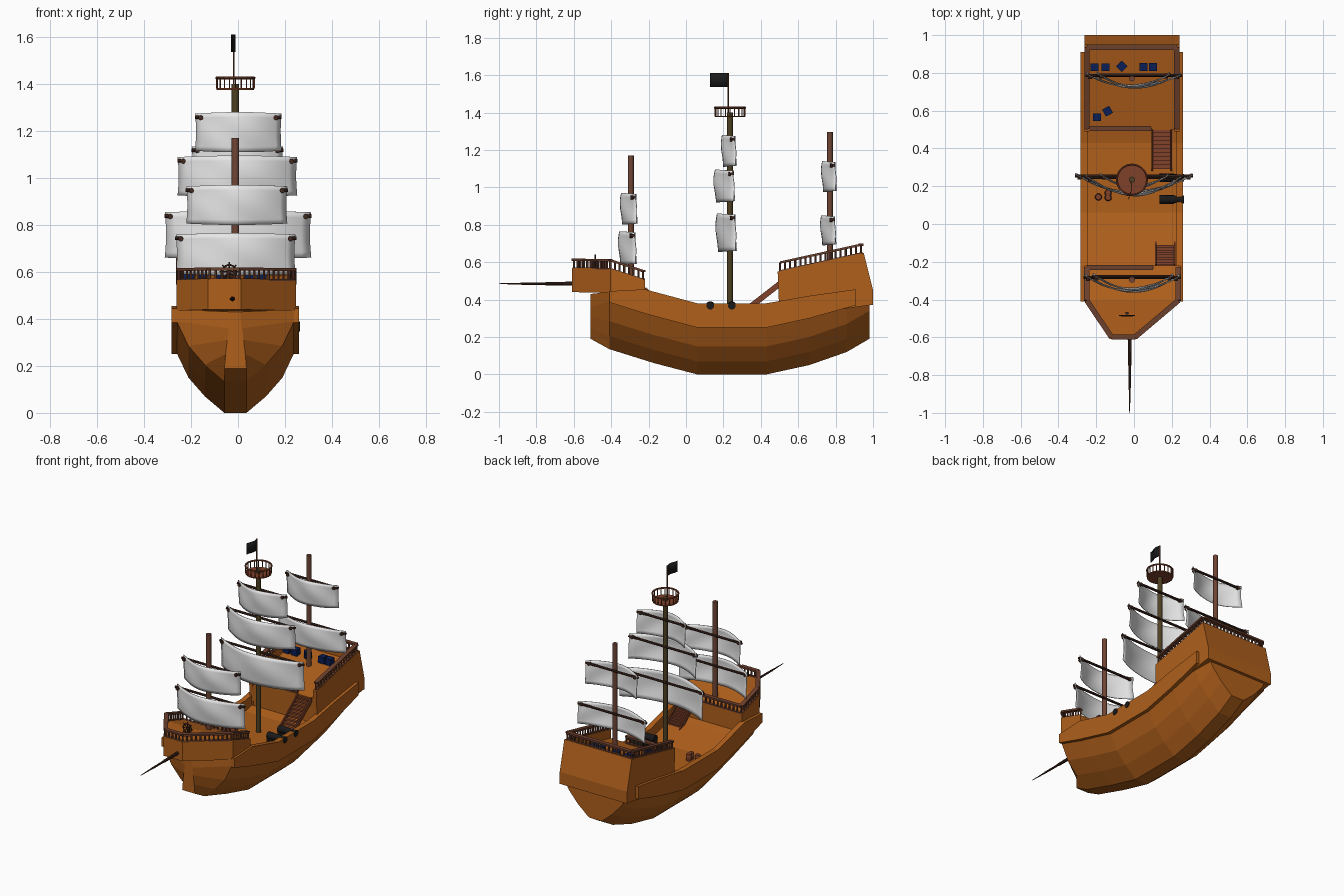
import bpy, bmesh, math
from mathutils import Vector, Matrix

cube = bpy.data.objects.get("Cube")
if cube:
    bpy.data.objects.remove(cube, do_unlink=True)

CX = -0.011  # centreline of the ship


def material(name, rgb):
    m = bpy.data.materials.new(name)
    m.use_nodes = True
    m.diffuse_color = (*rgb, 1)
    m.node_tree.nodes["Principled BSDF"].inputs["Base Color"].default_value = (*rgb, 1)
    return m


TIMBER = material("orange timber", (0.43, 0.115, 0.011))
RAIL = material("dark red timber", (0.15, 0.05, 0.026))
MAST = material("mast brown", (0.16, 0.06, 0.035))
OLIVE = material("olive timber", (0.075, 0.05, 0.016))
SPAR = material("dark spar", (0.055, 0.022, 0.014))
CANVAS = material("canvas white", (0.86, 0.86, 0.86))
IRON = material("black iron", (0.01, 0.01, 0.01))
BLUE = material("crate blue", (0.003, 0.013, 0.09))
BARREL = material("red brown timber", (0.21, 0.052, 0.021))


def finish(name, bm, mat, smooth=False):
    bmesh.ops.recalc_face_normals(bm, faces=bm.faces)
    me = bpy.data.meshes.new(name)
    bm.to_mesh(me)
    bm.free()
    me.materials.append(mat)
    ob = bpy.data.objects.new(name, me)
    bpy.context.collection.objects.link(ob)
    if smooth:
        bpy.ops.object.select_all(action="DESELECT")
        ob.select_set(True)
        bpy.context.view_layer.objects.active = ob
        bpy.ops.object.shade_smooth_by_angle(angle=math.radians(40))
    return ob


def box(bm, centre, size, turn=0):
    m = Matrix.Translation(centre) @ Matrix.Rotation(turn, 4, "Z") @ Matrix.Diagonal((*size, 1))
    bmesh.ops.create_cube(bm, size=1, matrix=m)


def rod(bm, a, b, r1, r2=None, sides=10):
    a, b = Vector(a), Vector(b)
    m = Matrix.Translation((a + b) / 2) @ (b - a).to_track_quat("Z", "Y").to_matrix().to_4x4()
    bmesh.ops.create_cone(bm, cap_ends=True, segments=sides, radius1=r1,
                          radius2=r1 if r2 is None else r2, depth=(b - a).length, matrix=m)


def beam(bm, a, b, width, height):
    a, b = Vector(a), Vector(b)
    m = Matrix.Translation((a + b) / 2) @ (b - a).to_track_quat("Y", "Z").to_matrix().to_4x4()
    bmesh.ops.create_cube(bm, size=1, matrix=m @ Matrix.Diagonal((width, (b - a).length, height, 1)))


def loft(bm, rings):
    rows = [[bm.verts.new(p) for p in ring] for ring in rings]
    n = len(rows[0])
    for r, s in zip(rows, rows[1:]):
        for i in range(n):
            bm.faces.new((r[i], r[(i + 1) % n], s[(i + 1) % n], s[i]))
    bm.faces.new(rows[0])
    bm.faces.new(rows[-1])


def hoop(bm, centre, radius, thick, axis="Z", n=20):
    pts = []
    for i in range(n):
        c, s = radius * math.cos(i * math.tau / n), radius * math.sin(i * math.tau / n)
        pts.append(Vector(centre) + Vector((c, s, 0) if axis == "Z" else (c, 0, s)))
    for i in range(n):
        rod(bm, pts[i - 1], pts[i], thick, sides=6)
    return pts


# Hull: one section sheared along the keel, narrowing to the stem
KEEL = [(-0.41, 0.135), (-0.17, 0.06), (0.06, 0), (0.24, 0), (0.43, 0), (0.66, 0.05), (0.86, 0.12), (0.98, 0.19)]
SECTION = [(0.047, 0), (0.13, 0.07), (0.2, 0.15), (0.25, 0.255), (0.25, 0.31)]
STEM = [(0.047, 0), (0.042, 0.06), (0.035, 0.12), (0.028, 0.17), (0.02, 0.24)]


def hull_ring(y, keel, section):
    half = [(w, min(keel + h, 0.44)) for w, h in section]
    return [(CX + w, y, z) for w, z in half] + [(CX - w, y, z) for w, z in reversed(half)]


bm = bmesh.new()
loft(bm, [hull_ring(-0.51, 0.19, STEM)] + [hull_ring(y, k, SECTION) for y, k in KEEL])
finish("hull", bm, TIMBER)

# Raised side planking that also forms the bulwarks
PLANKS = [(-0.41, 0.385, 0.445), (-0.22, 0.325, 0.455), (0.06, 0.25, 0.38), (0.43, 0.25, 0.38),
          (0.66, 0.3, 0.42), (0.91, 0.37, 0.455)]
bm = bmesh.new()
for side in (-1, 1):
    loft(bm, [[(CX + side * x, y, z) for x, z in ((0.236, lo), (0.271, lo), (0.271, hi), (0.236, hi))]
              for y, lo, hi in PLANKS])
finish("bulwarks", bm, TIMBER)

# Stern castle: two side walls with a sunken deck and transom between
BACK = [(0.95, 0.65), (1.0, 0.45), (1.0, 0.37), (0.98, 0.37), (0.5, 0.3)]
WALL = [(0.49, 0.55)] + BACK
DECK = [(0.497, 0.492), (0.92, 0.585), (0.92, 0.643)] + BACK
bm = bmesh.new()
for profile, x1, x2 in ((WALL, -0.251, -0.225), (DECK, -0.225, 0.225), (WALL, 0.225, 0.251)):
    loft(bm, [[(CX + x, y, z) for y, z in profile] for x in (x1, x2)])
finish("stern_castle", bm, TIMBER)

# Forecastle, tapering to its off-centre nose
FORE = [(-0.61, -0.127, 0.013, 0.44, 0.57), (-0.405, -0.262, 0.246, 0.435, 0.565),
        (-0.22, -0.262, 0.246, 0.33, 0.505)]
bm = bmesh.new()
loft(bm, [[(l, y, lo), (r, y, lo), (r, y, hi), (l, y, hi)] for y, l, r, lo, hi in FORE])
finish("forecastle", bm, TIMBER)


# Railings
def railing(bm, points, height=0.045):
    up = Vector((0, 0, height))
    for a, b in zip(points, points[1:]):
        a, b = Vector(a), Vector(b)
        beam(bm, a + up, b + up, 0.028, 0.012)
        beam(bm, a, b, 0.02, 0.008)
        n = max(2, round((b - a).length / 0.028))
        for i in range(n + 1):
            p = a.lerp(b, i / n)
            rod(bm, p, p + up, 0.0055, sides=6)


bm = bmesh.new()
L, R = CX - 0.238, CX + 0.238
railing(bm, [(L, 0.503, 0.553), (L, 0.935, 0.648), (R, 0.935, 0.648), (R, 0.503, 0.553)])
railing(bm, [(L, 0.506, 0.498), (0.09, 0.506, 0.498)])
finish("stern_railing", bm, RAIL)
bm = bmesh.new()
railing(bm, [(0.1, -0.23, 0.508), (-0.25, -0.23, 0.508), (-0.25, -0.405, 0.565), (-0.12, -0.598, 0.568),
             (0.007, -0.598, 0.568), (0.235, -0.405, 0.565), (0.235, -0.23, 0.508)])
finish("fore_railing", bm, RAIL)


# Stairs to both raised decks
def stairs(name, x, low, high, width=0.1, steps=10):
    bm = bmesh.new()
    low, high = Vector((x, *low)), Vector((x, *high))
    for s in (-1, 1):
        off = Vector((s * width / 2, 0, 0))
        beam(bm, low + off, high + off, 0.008, 0.03)
    tread = abs(high.y - low.y) / steps
    for i in range(steps):
        box(bm, low.lerp(high, (i + 0.5) / steps), (width, tread, 0.012))
    finish(name, bm, BARREL)


stairs("stern_stairs", 0.147, (0.29, 0.32), (0.505, 0.487))
stairs("fore_stairs", 0.165, (-0.1, 0.34), (-0.225, 0.455))


# Masts, yards and billowing sails
def mast(name, y, low, high, r, mat):
    bm = bmesh.new()
    rod(bm, (CX, y, low), (CX, y, high), r, sides=12)
    finish(name, bm, mat, True)


def sail(name, y, low, high, left, right, depth):
    mid, half = (left + right) / 2, (right - left) / 2
    bm = bmesh.new()
    rod(bm, (left - 0.003, y + 0.012, high - 0.022), (right + 0.003, y + 0.012, high - 0.022), 0.008, sides=8)
    for x in (left + 0.022, right - 0.022):
        rod(bm, (x, y - 0.008, high - 0.024), (x, y + 0.02, high - 0.024), 0.011, sides=8)
    finish(name + "_yard", bm, SPAR)
    nu, nv = 16, 8
    bm = bmesh.new()
    rows = []
    for j in range(nv + 1):
        v = j / nv
        row = []
        for i in range(nu + 1):
            u = 2 * i / nu - 1
            belly = depth * (0.9 + 0.1 * math.sin(math.pi * v)) * (1 - u * u)
            ripple = 0.003 * math.sin(5 * u + 6 * v)
            row.append(bm.verts.new((mid + half * u * (1 - 0.02 * math.sin(math.pi * v)),
                                     y + 0.02 - belly + ripple + 0.006 * (1 - v),
                                     low + (high - low) * v + 0.006 * u * u * (1 - 2 * v))))
        rows.append(row)
    for a, b in zip(rows, rows[1:]):
        for i in range(nu):
            bm.faces.new((a[i], a[i + 1], b[i + 1], b[i]))
    ob = finish(name, bm, CANVAS, True)
    ob.modifiers.new("thickness", "SOLIDIFY").thickness = 0.004


mast("fore_mast", -0.295, 0.5, 1.17, 0.016, MAST)
mast("main_mast", 0.235, 0.28, 1.4, 0.016, OLIVE)
mast("stern_mast", 0.77, 0.52, 1.295, 0.015, MAST)
sail("fore_lower_sail", -0.295, 0.585, 0.765, -0.265, 0.245, 0.09)
sail("fore_upper_sail", -0.29, 0.8, 0.97, -0.22, 0.21, 0.085)
sail("main_lower_sail", 0.243, 0.655, 0.86, -0.31, 0.31, 0.103)
sail("main_middle_sail", 0.234, 0.92, 1.095, -0.255, 0.25, 0.105)
sail("main_upper_sail", 0.243, 1.11, 1.28, -0.18, 0.183, 0.073)
sail("stern_lower_sail", 0.775, 0.69, 0.85, -0.255, 0.25, 0.075)
sail("stern_upper_sail", 0.778, 0.975, 1.14, -0.195, 0.19, 0.073)

# Lookout nest
bm = bmesh.new()
rod(bm, (CX, 0.235, 1.375), (CX, 0.235, 1.382), 0.08, sides=20)
for p in hoop(bm, (CX, 0.235, 1.426), 0.08, 0.006):
    rod(bm, (p.x, p.y, 1.38), p, 0.003, sides=6)
finish("lookout_nest", bm, BARREL)

# Flag and its pole
bm = bmesh.new()
rod(bm, (CX - 0.007, 0.225, 1.38), (CX - 0.007, 0.225, 1.61), 0.004, sides=8)
finish("flag_pole", bm, RAIL)
bm = bmesh.new()
wave = [(CX - 0.007 + 0.008 * math.sin(i * 0.6), 0.225 - i * 0.012) for i in range(9)]
for a, b in zip(wave, wave[1:]):
    bm.faces.new([bm.verts.new(p) for p in ((*a, 1.537), (*b, 1.537), (*b, 1.61), (*a, 1.61))])
bmesh.ops.remove_doubles(bm, verts=bm.verts, dist=0.0001)
finish("flag", bm, IRON, True).modifiers.new("thickness", "SOLIDIFY").thickness = 0.003

# Bowsprit in stepped lengths
bm = bmesh.new()
for a, b, r, s in ((-0.58, -0.75, 0.011, 0.009), (-0.75, -0.88, 0.007, 0.006), (-0.88, -1, 0.005, 0.002)):
    rod(bm, (-0.023, a, 0.485), (-0.023, b, 0.485), r, s)
finish("bowsprit", bm, SPAR)

# Steering wheel
bm = bmesh.new()
hub = Vector((-0.037, -0.485, 0.6))
hoop(bm, hub, 0.03, 0.004, "Y", 16)
for i in range(4):
    arm = Vector((math.cos(i * math.pi / 4), 0, math.sin(i * math.pi / 4))) * 0.042
    rod(bm, hub - arm, hub + arm, 0.003, sides=6)
box(bm, hub + Vector((0, 0.012, -0.02)), (0.014, 0.014, 0.05))
finish("steering_wheel", bm, SPAR)

# Cannons with muzzles through the bulwark
for name, y in (("front_cannon", 0.13), ("rear_cannon", 0.245)):
    bm = bmesh.new()
    box(bm, (0.175, y, 0.33), (0.075, 0.046, 0.045))
    rod(bm, (0.135, y, 0.367), (0.25, y, 0.367), 0.024, 0.018, 12)
    rod(bm, (0.25, y, 0.367), (0.264, y, 0.367), 0.021, sides=12)
    finish(name, bm, IRON)

# Barrels and crates
bm = bmesh.new()
for x, y in ((-0.188, 0.143), (-0.137, 0.14), (-0.137, 0.165)):
    rod(bm, (x, y, 0.305), (x, y, 0.33), 0.015, 0.019, 12)
    rod(bm, (x, y, 0.33), (x, y, 0.355), 0.019, 0.015, 12)
finish("barrels", bm, BARREL)
bm = bmesh.new()
for x, y, turn in ((-0.21, 0.83, 0), (-0.15, 0.83, 0), (-0.065, 0.835, 0.8), (0.05, 0.832, 0), (0.1, 0.832, 0),
                   (-0.195, 0.565, 0), (-0.14, 0.597, 0.5)):
    box(bm, (x, y, 0.513 + (y - 0.497) * 0.22), (0.042, 0.042, 0.044), turn)
finish("crates", bm, BLUE)
